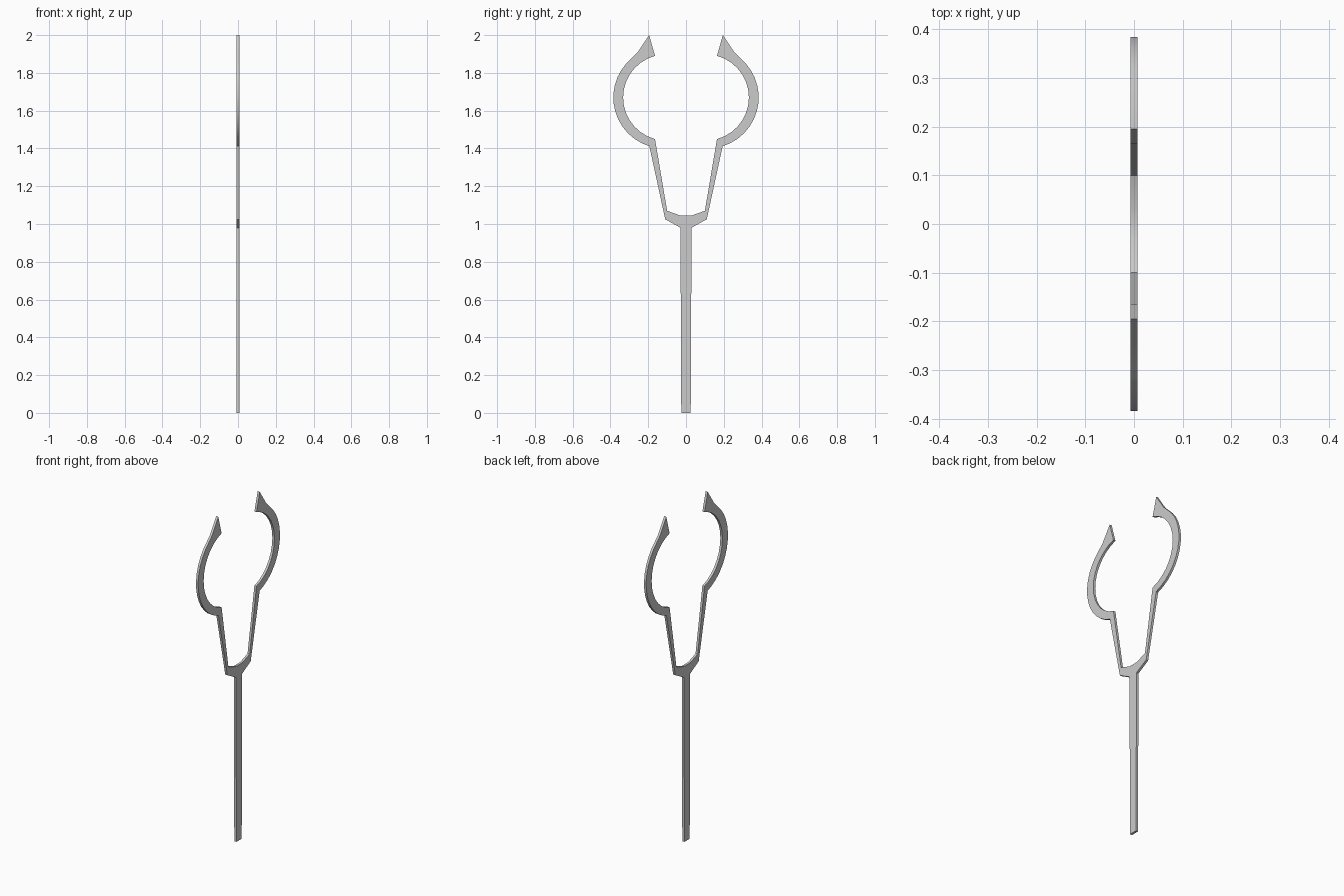
import bpy, bmesh
from math import radians, sin, cos

if "Cube" in bpy.data.objects:
    bpy.data.objects.remove(bpy.data.objects["Cube"])


def arc(cy, cz, r, a0, a1, n):
    """Points (y, z) along an arc, angles in degrees."""
    angles = [radians(a0 + (a1 - a0) * i / (n - 1)) for i in range(n)]
    return [(cy + r * cos(a), cz + r * sin(a)) for a in angles]


def flat_part(name, outer, inner, thickness=0.014):
    """Strip between two paths, mirrored across y = 0 and given thickness."""
    bm = bmesh.new()
    a = [bm.verts.new((0, y, z)) for y, z in outer]
    b = [bm.verts.new((0, y, z)) for y, z in inner]
    for i in range(len(a) - 1):
        bm.faces.new((a[i], a[i + 1], b[i + 1], b[i]))
    bmesh.ops.recalc_face_normals(bm, faces=bm.faces)
    mesh = bpy.data.meshes.new(name)
    bm.to_mesh(mesh)
    bm.free()
    ob = bpy.data.objects.new(name, mesh)
    bpy.context.collection.objects.link(ob)
    m = ob.modifiers.new("Mirror", 'MIRROR')
    m.use_axis = (False, True, False)
    s = ob.modifiers.new("Thickness", 'SOLIDIFY')
    s.thickness = thickness
    s.offset = 0
    bpy.context.view_layer.objects.active = ob
    ob.select_set(True)
    for mod in ("Mirror", "Thickness"):
        bpy.ops.object.modifier_apply(modifier=mod)
    bpy.ops.object.shade_smooth_by_angle(angle=radians(25))
    ob.select_set(False)
    return ob


# Straight handle, widening slightly to the top
flat_part("handle",
          [(0.025, 0), (0.026, 0.3), (0.028, 0.67), (0.029, 0.98)],
          [(0, 0), (0, 0.3), (0, 0.67), (0, 0.98)])

# Forked head: yoke, straight arms, curved claws with pointed tips
outer = [(0, 0.98), (0.029, 0.98), (0.11, 1.025)]
outer += arc(0.115, 1.67, 0.27, -73, 42, 13) + [(0.255, 1.91), (0.195, 2.0)]
inner = [(0, 1.045), (0.03, 1.045), (0.10, 1.07)]
inner += arc(0.105, 1.67, 0.228, -75, 75, 15)
flat_part("forked_head", outer, inner)
